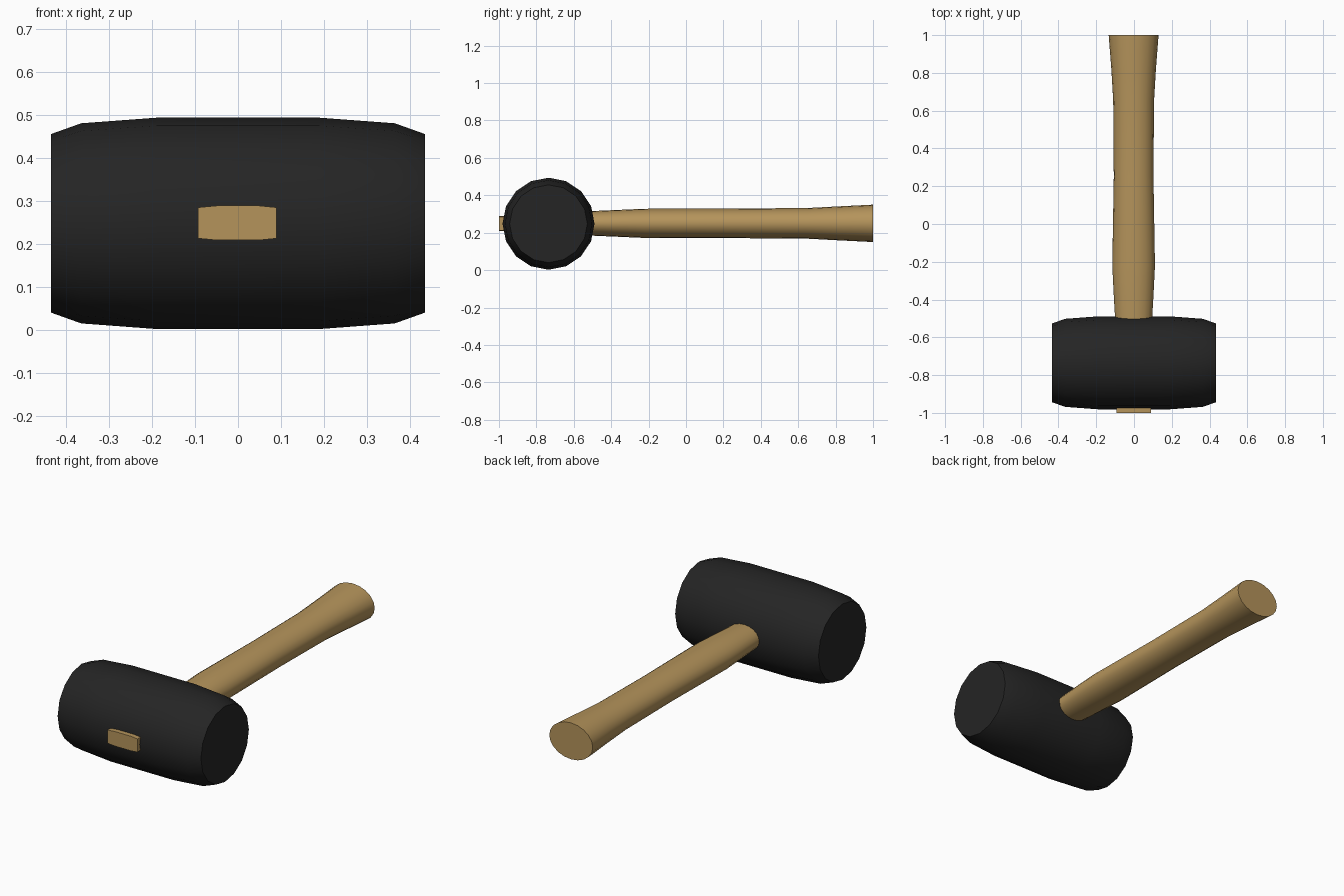
import bpy, bmesh, math
from mathutils import Vector

if "Cube" in bpy.data.objects:
    bpy.data.objects.remove(bpy.data.objects["Cube"])


def material(name, rgb):
    m = bpy.data.materials.new(name)
    m.diffuse_color = (*rgb, 1)
    m.use_nodes = True
    m.node_tree.nodes["Principled BSDF"].inputs["Base Color"].default_value = m.diffuse_color
    return m


rubber = material("black rubber", (0.018, 0.018, 0.018))
wood = material("tan wood", (0.46, 0.295, 0.105))


def loft(name, rings, mat, angle):
    """Skin a list of equal-length point rings and cap both ends."""
    bm = bmesh.new()
    loops = [[bm.verts.new(p) for p in ring] for ring in rings]
    n = len(loops[0])
    for a, b in zip(loops, loops[1:]):
        for i in range(n):
            j = (i + 1) % n
            bm.faces.new((a[i], a[j], b[j], b[i]))
    bm.faces.new(loops[0])
    bm.faces.new(loops[-1])
    bmesh.ops.recalc_face_normals(bm, faces=bm.faces)
    mesh = bpy.data.meshes.new(name)
    bm.to_mesh(mesh)
    bm.free()
    mesh.materials.append(mat)
    ob = bpy.data.objects.new(name, mesh)
    bpy.context.collection.objects.link(ob)
    bpy.ops.object.select_all(action='DESELECT')
    ob.select_set(True)
    bpy.context.view_layer.objects.active = ob
    bpy.ops.object.shade_smooth_by_angle(angle=math.radians(angle))
    return ob


def circle(n):
    return [(math.cos(2 * math.pi * i / n), math.sin(2 * math.pi * i / n)) for i in range(n)]


# barrel-shaped head along x
head_profile = [(-0.435, 0.208), (-0.365, 0.233), (-0.19, 0.246),
                (0.19, 0.246), (0.365, 0.233), (0.435, 0.208)]
loft("mallet_head",
     [[Vector((x, -0.735 + r * c, 0.248 + r * s)) for c, s in circle(16)]
      for x, r in head_profile], rubber, 40)

# oval handle flaring toward the butt: y, half width, half height
handle_profile = [(-0.52, 0.097, 0.065), (-0.38, 0.105, 0.071), (-0.22, 0.113, 0.078),
                  (0.25, 0.105, 0.079), (0.65, 0.108, 0.082),
                  (0.82, 0.118, 0.091), (1.0, 0.132, 0.1)]
loft("handle",
     [[Vector((-0.002 + w * c, y, 0.25 + h * s)) for c, s in circle(20)]
      for y, w, h in handle_profile], wood, 40)

# slightly bowed tenon showing through the front of the head
tenon = [(-0.093, -0.036), (-0.05, -0.04), (0.05, -0.04), (0.09, -0.036),
         (0.09, 0.036), (0.05, 0.04), (-0.05, 0.04), (-0.093, 0.036)]
loft("tenon", [[Vector((x, y, 0.249 + z)) for x, z in tenon] for y in (-1.0, -0.9)], wood, 40)
